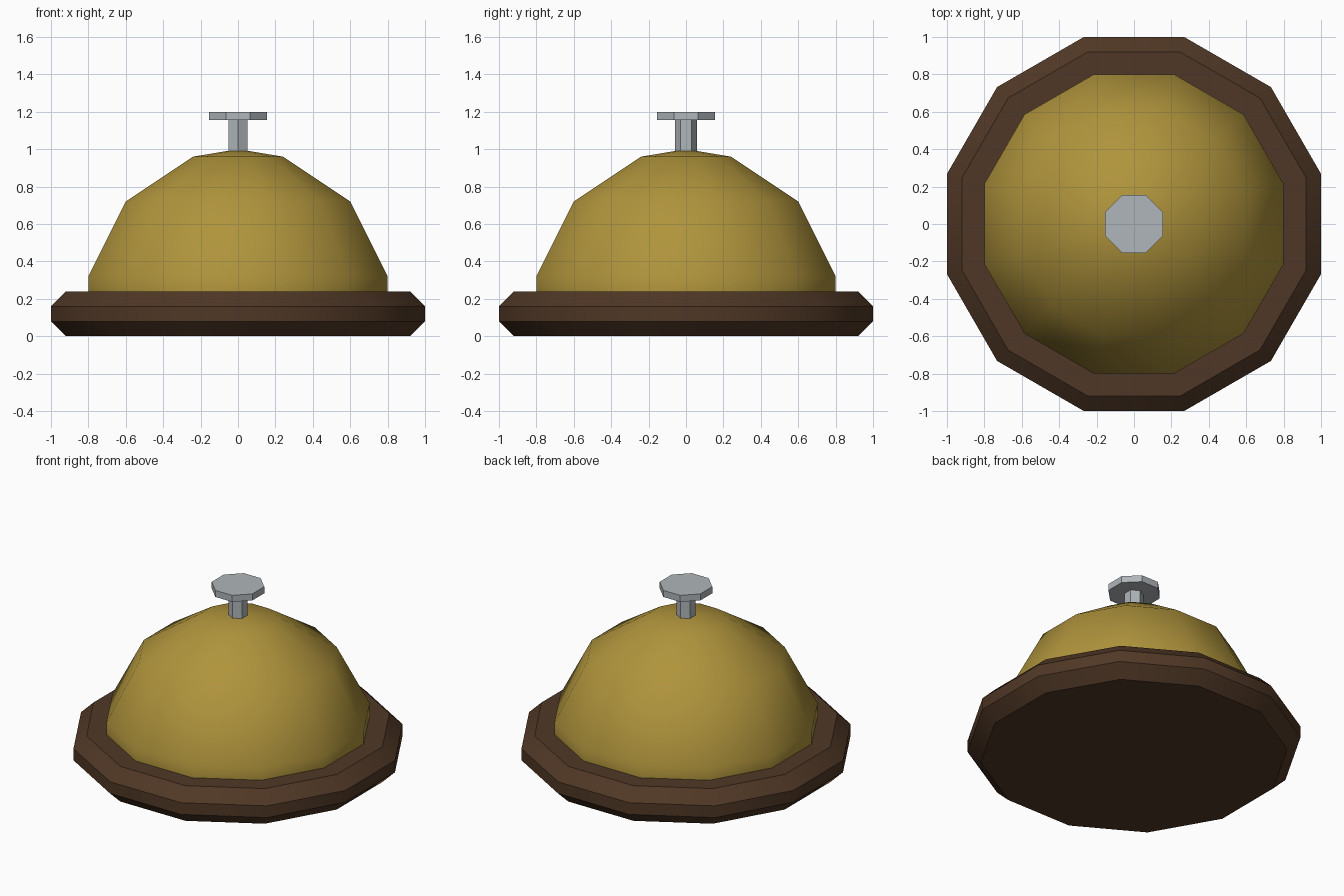
import bpy
import bmesh
from math import cos, sin, pi, radians

default = bpy.data.objects.get("Cube")
if default:
    bpy.data.objects.remove(default, do_unlink=True)


def material(name, r, g, b):
    mat = bpy.data.materials.new(name)
    mat.use_nodes = True
    mat.diffuse_color = (r, g, b, 1)
    bsdf = mat.node_tree.nodes["Principled BSDF"]
    bsdf.inputs["Base Color"].default_value = (r, g, b, 1)
    bsdf.inputs["Roughness"].default_value = 0.6
    return mat


def lathe(name, sides, profile, mat, smooth=True):
    """Turn (flat-to-centre distance, height) pairs; flats face the x axis."""
    bm = bmesh.new()
    rings = []
    for dist, z in profile:
        if dist == 0:
            rings.append([bm.verts.new((0, 0, z))])
            continue
        radius = dist / cos(pi / sides)
        angles = [(i + 0.5) * 2 * pi / sides for i in range(sides)]
        rings.append([bm.verts.new((radius * cos(a), radius * sin(a), z)) for a in angles])
    for low, high in zip(rings, rings[1:]):
        for i in range(sides):
            j = (i + 1) % sides
            if len(high) == 1:
                bm.faces.new((low[i], low[j], high[0]))
            else:
                bm.faces.new((low[i], low[j], high[j], high[i]))
    # Close the open ends
    for ring in (rings[0], rings[-1]):
        if len(ring) > 1:
            bm.faces.new(ring)
    bmesh.ops.recalc_face_normals(bm, faces=bm.faces)
    mesh = bpy.data.meshes.new(name)
    bm.to_mesh(mesh)
    bm.free()
    obj = bpy.data.objects.new(name, mesh)
    bpy.context.collection.objects.link(obj)
    mesh.materials.append(mat)
    if smooth:
        bpy.ops.object.select_all(action='DESELECT')
        obj.select_set(True)
        bpy.context.view_layer.objects.active = obj
        bpy.ops.object.shade_smooth_by_angle(angle=radians(35))
    return obj


wood = material("dark wood", 0.08, 0.039, 0.019)
brass = material("brass", 0.43, 0.295, 0.045)
steel = material("steel", 0.43, 0.465, 0.49)

# Wooden base with chamfered rims
lathe("base", 12, [(0.92, 0), (1, 0.08), (1, 0.16), (0.92, 0.24)], wood)

# Brass bell dome
lathe("dome", 12, [(0.8, 0.24), (0.8, 0.32), (0.6, 0.72), (0.24, 0.96), (0, 1)], brass)

# Plunger stem and button
lathe("plunger_stem", 6, [(0.052, 0.99), (0.052, 1.16)], steel, smooth=False)
lathe("plunger_button", 8, [(0.154, 1.155), (0.154, 1.2)], steel, smooth=False)
